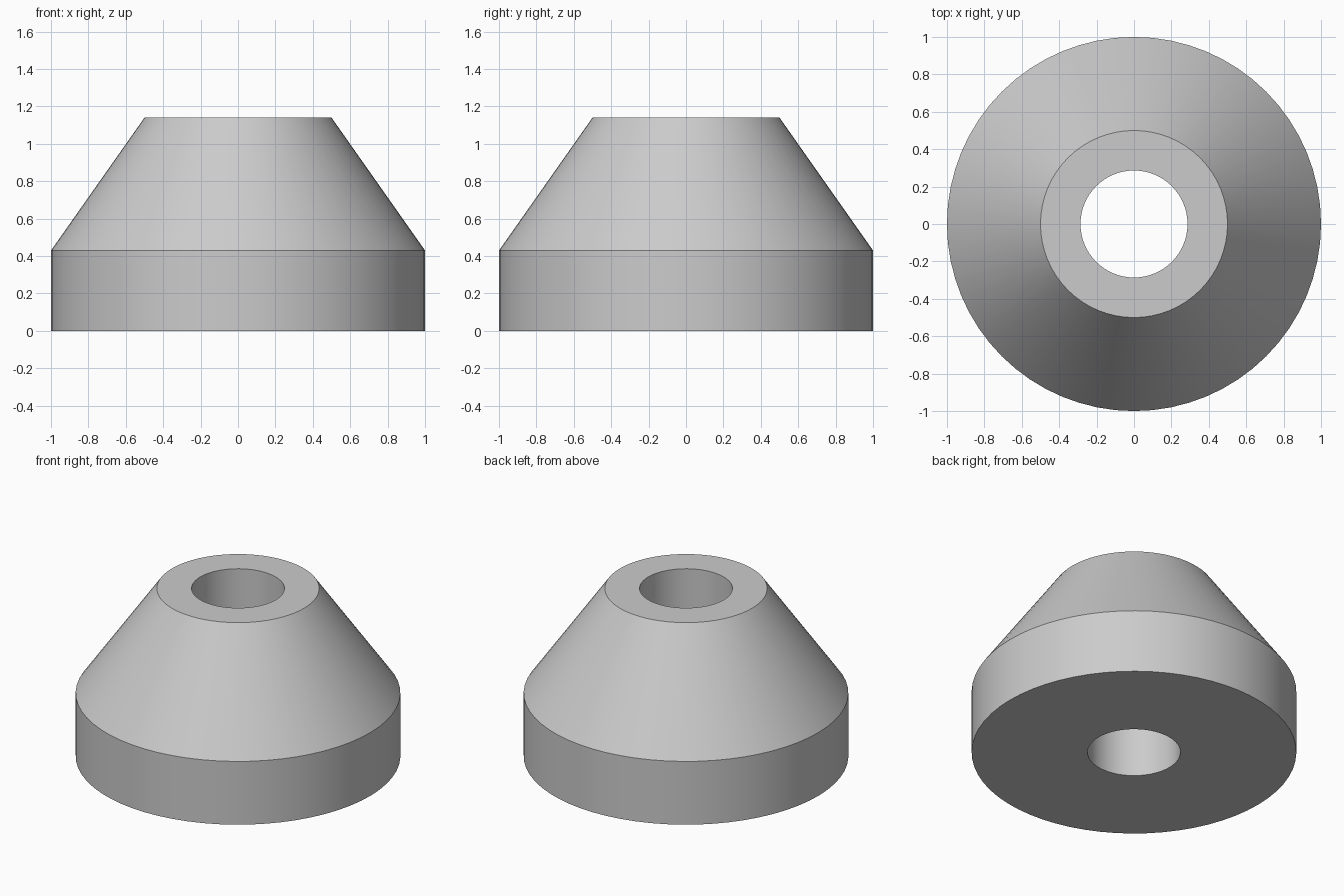
import bpy
import bmesh
from math import cos, sin, tau, radians

cube = bpy.data.objects.get("Cube")
if cube:
    bpy.data.objects.remove(cube, do_unlink=True)

SEGMENTS = 64
BORE, TOP, OUTER = 0.286, 0.5, 1.0
SHOULDER, HEIGHT = 0.43, 1.14

# Plain grey material
grey = bpy.data.materials.new("light grey")
grey.use_nodes = True
colour = (0.6, 0.6, 0.6, 1)
grey.diffuse_color = colour
grey.node_tree.nodes["Principled BSDF"].inputs["Base Color"].default_value = colour


def lathe(name, profile, material):
    """Revolve a closed (radius, height) profile around z."""
    bm = bmesh.new()
    rings = [[bm.verts.new((r * cos(tau * i / SEGMENTS), r * sin(tau * i / SEGMENTS), z))
              for i in range(SEGMENTS)] for r, z in profile]
    for k, ring in enumerate(rings):
        following = rings[(k + 1) % len(rings)]
        for i in range(SEGMENTS):
            j = (i + 1) % SEGMENTS
            bm.faces.new((ring[i], ring[j], following[j], following[i]))
    bmesh.ops.recalc_face_normals(bm, faces=bm.faces)
    mesh = bpy.data.meshes.new(name)
    bm.to_mesh(mesh)
    bm.free()
    mesh.materials.append(material)
    obj = bpy.data.objects.new(name, mesh)
    bpy.context.collection.objects.link(obj)
    return obj


# Conical collar: cylindrical base, tapered top, straight bore through the middle
collar = lathe("conical_collar",
               [(BORE, 0), (OUTER, 0), (OUTER, SHOULDER), (TOP, HEIGHT), (BORE, HEIGHT)],
               grey)

bpy.ops.object.select_all(action='DESELECT')
collar.select_set(True)
bpy.context.view_layer.objects.active = collar
bpy.ops.object.shade_smooth_by_angle(angle=radians(25))
